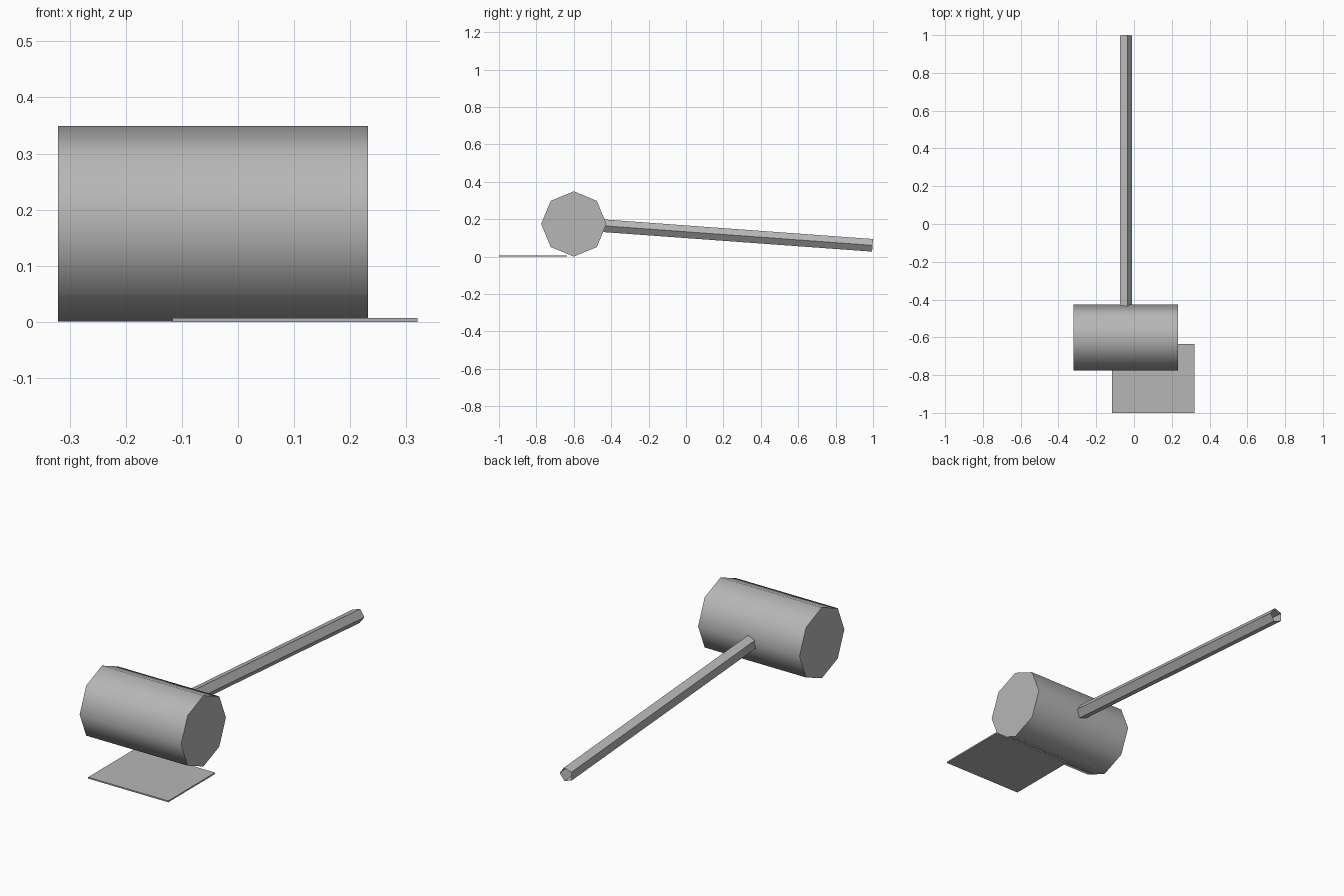
import bpy, bmesh, math
from mathutils import Vector

if "Cube" in bpy.data.objects:
    bpy.data.objects.remove(bpy.data.objects["Cube"])

grey = bpy.data.materials.new("plain_grey")
grey.diffuse_color = (0.47, 0.47, 0.47, 1)
grey.use_nodes = True
grey.node_tree.nodes["Principled BSDF"].inputs["Base Color"].default_value = grey.diffuse_color


def prism(name, start, end, radius, sides, side_dir, caps=True):
    """Regular prism from start to end; side_dir sets angle zero."""
    start, end, u = Vector(start), Vector(end), Vector(side_dir)
    v = u.cross((end - start).normalized())
    bm = bmesh.new()
    rings = []
    for c in (start, end):
        ring = []
        for i in range(sides):
            a = i * math.tau / sides
            ring.append(bm.verts.new(c + radius * (math.cos(a) * u + math.sin(a) * v)))
        rings.append(ring)
    ends = [bm.faces.new(ring) for ring in rings]
    for i in range(sides):
        j = (i + 1) % sides
        bm.faces.new((rings[0][i], rings[0][j], rings[1][j], rings[1][i]))
    bmesh.ops.recalc_face_normals(bm, faces=bm.faces)
    if not caps:
        bmesh.ops.delete(bm, geom=ends, context='FACES_ONLY')
    mesh = bpy.data.meshes.new(name)
    bm.to_mesh(mesh)
    bm.free()
    mesh.materials.append(grey)
    obj = bpy.data.objects.new(name, mesh)
    bpy.context.collection.objects.link(obj)
    return obj


# Octagonal mallet head, lying along x with rounded shading
head = prism("mallet_head", (-0.321, -0.6, 0.1748), (0.232, -0.6, 0.1748),
             0.1745, 8, (0, 1, 0))
bpy.context.view_layer.objects.active = head
head.select_set(True)
bpy.ops.object.shade_smooth_by_angle(angle=math.radians(60))
head.select_set(False)

# Five-sided open-ended handle, sloping down towards the back
prism("handle", (-0.045, -0.44, 0.165), (-0.045, 0.9975, 0.0605),
      0.0355, 5, (1, 0, 0), caps=False)

# Thin plate on the ground
bpy.ops.mesh.primitive_cube_add(size=1, location=(0.1015, -0.8175, 0.0035))
plate = bpy.context.object
plate.name = "ground_plate"
plate.scale = (0.437, 0.365, 0.007)
plate.data.materials.append(grey)
